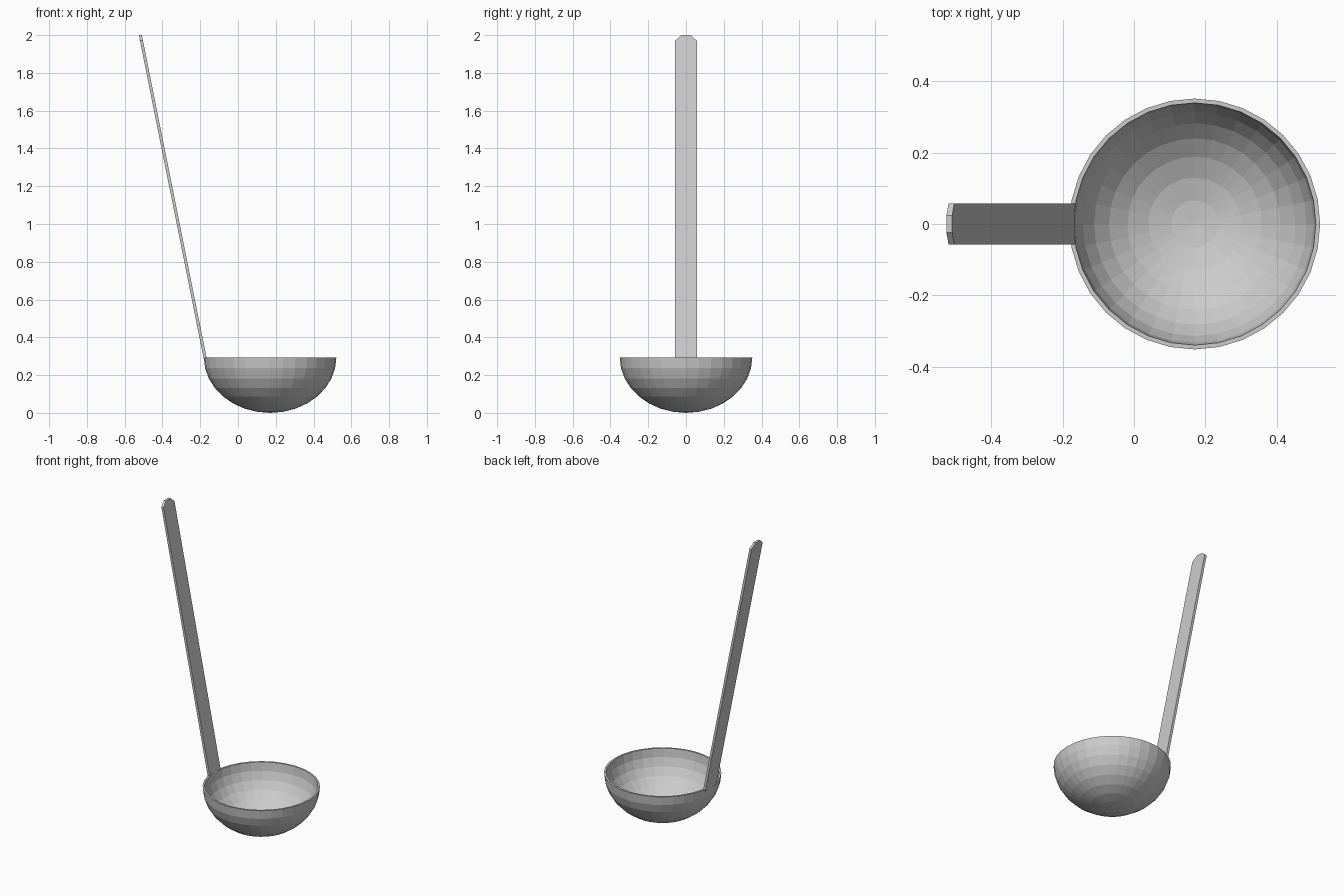
import bpy, bmesh
from math import sin, cos, pi

if "Cube" in bpy.data.objects:
    bpy.data.objects.remove(bpy.data.objects["Cube"])

CX, RIM_Z = 0.17, 0.294      # bowl axis and rim height
R_OUT, WALL = 0.351, 0.012
SEGS, RINGS = 32, 8


def make_object(name, bm):
    bmesh.ops.recalc_face_normals(bm, faces=bm.faces[:])
    mesh = bpy.data.meshes.new(name)
    bm.to_mesh(mesh)
    bm.free()
    obj = bpy.data.objects.new(name, mesh)
    bpy.context.collection.objects.link(obj)
    return obj


def arc(radius, depth):
    """Quarter ellipse from the bottom pole to the rim."""
    steps = [i * pi / 2 / RINGS for i in range(RINGS + 1)]
    return [(CX + radius * sin(a), 0, RIM_Z - depth * cos(a)) for a in steps]


# Bowl: outer and inner arcs joined at the rim, revolved
bm = bmesh.new()
profile = arc(R_OUT, RIM_Z) + arc(R_OUT - WALL, RIM_Z - WALL)[::-1]
verts = [bm.verts.new(p) for p in profile]
edges = [bm.edges.new(pair) for pair in zip(verts, verts[1:])]
bmesh.ops.spin(bm, geom=verts + edges, cent=(CX, 0, 0), axis=(0, 0, 1),
               angle=2 * pi, steps=SEGS, use_merge=True)
bmesh.ops.remove_doubles(bm, verts=bm.verts[:], dist=1e-4)
make_object("bowl", bm)

# Handle: flat leaning strip with clipped top corners
Z0, X0, Z1, X1, THICK = 0.285, -0.181, 2.0, -0.525, 0.016


def lean(z):
    return X0 + (X1 - X0) * (z - Z0) / (Z1 - Z0)


half = [(0.057, Z0), (0.057, 1.971), (0.024, 2.0)]
outline = half + [(-y, z) for y, z in reversed(half)]
bm = bmesh.new()
face = bm.faces.new([bm.verts.new((lean(z), y, z)) for y, z in outline])
ext = bmesh.ops.extrude_face_region(bm, geom=[face], use_keep_orig=True)
bmesh.ops.translate(bm, vec=(THICK, 0, 0),
                    verts=[g for g in ext["geom"] if isinstance(g, bmesh.types.BMVert)])
make_object("handle", bm)
